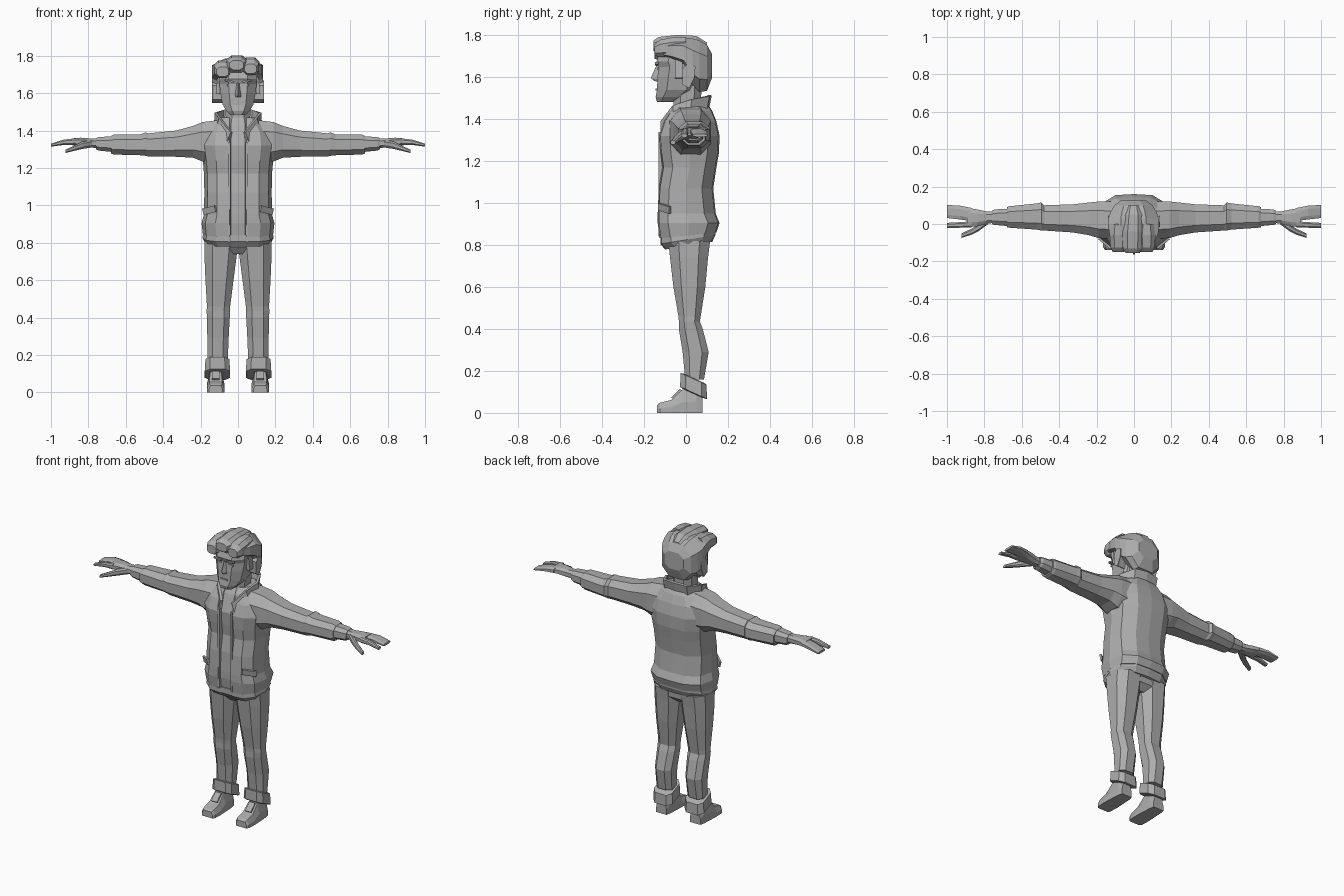
import bpy, bmesh, math
from mathutils import Vector, Matrix

grey = bpy.data.materials.new("plain_grey")
grey.diffuse_color = (0.42, 0.42, 0.42, 1)


def finish(name, bm, mirror=False):
    bmesh.ops.recalc_face_normals(bm, faces=bm.faces)
    me = bpy.data.meshes.new(name)
    bm.to_mesh(me)
    bm.free()
    me.materials.append(grey)
    ob = bpy.data.objects.new(name, me)
    bpy.context.collection.objects.link(ob)
    if mirror:
        ob.modifiers.new("mirror", 'MIRROR')
    return ob


def loft(name, rings, mirror=False):
    """Skin a list of equal-length point rings and cap both ends."""
    bm = bmesh.new()
    vs = [[bm.verts.new(p) for p in r] for r in rings]
    n = len(rings[0])
    for a, b in zip(vs, vs[1:]):
        for i in range(n):
            j = (i + 1) % n
            bm.faces.new((a[i], a[j], b[j], b[i]))
    bm.faces.new(vs[0])
    bm.faces.new(vs[-1])
    return finish(name, bm, mirror)


def octagon(u0, u1, v0, v1, k=0.5):
    """Chamfered rectangle as eight 2D points."""
    cu, cv, hu, hv = (u0 + u1) / 2, (v0 + v1) / 2, (u1 - u0) / 2, (v1 - v0) / 2
    pts = [(k, -1), (1, -k), (1, k), (k, 1), (-k, 1), (-1, k), (-1, -k), (-k, -1)]
    return [(cu + hu * a, cv + hv * b) for a, b in pts]


def along_z(z, x0, x1, y0, y1, k=0.5, tilt=0):
    return [(x, y, z + tilt * y) for x, y in octagon(x0, x1, y0, y1, k)]


def along_x(x, y0, y1, z0, z1, k=0.5):
    return [(x, y, z) for y, z in octagon(y0, y1, z0, z1, k)]


def along_y(y, x0, x1, z0, z1, k=0.5):
    return [(x, y, z) for x, z in octagon(x0, x1, z0, z1, k)]


def plate(name, loc, size, rot=(0, 0, 0), mirror=False):
    bm = bmesh.new()
    bmesh.ops.create_cube(bm, size=1)
    m = Matrix.LocRotScale(Vector(loc), None, None)
    for ax, a in zip("XYZ", rot):
        m = m @ Matrix.Rotation(math.radians(a), 4, ax)
    bmesh.ops.transform(bm, matrix=m @ Matrix.Diagonal((*size, 1)), verts=bm.verts)
    return finish(name, bm, mirror)


# jacket body with a recessed front opening
def body_ring(z, w, f, b, tilt=0, groove=0.014):
    m = (f + b) / 2
    half = [(0.038, f + groove), (0.045, f), (w * 0.62, f + 0.006), (w * 0.9, f + 0.05),
            (w, m), (w * 0.9, b - 0.055), (w * 0.5, b - 0.006)]
    pts = half + [(0, b)] + [(-x, y) for x, y in reversed(half)]
    return [(x, y, z + tilt * y) for x, y in pts]


loft("jacket_body", [body_ring(*r) for r in [
    (0.845, 0.188, -0.125, 0.145, 0.1), (0.905, 0.195, -0.135, 0.16), (0.95, 0.182, -0.135, 0.142),
    (1.07, 0.18, -0.13, 0.13), (1.17, 0.182, -0.113, 0.145), (1.24, 0.188, -0.122, 0.157),
    (1.32, 0.2, -0.128, 0.16), (1.39, 0.19, -0.105, 0.145), (1.44, 0.15, -0.075, 0.125),
    (1.47, 0.105, -0.05, 0.105)]])
loft("jacket_hem", [body_ring(z, w, f, b, 0.16, 0.004) for z, w, f, b in [
    (0.795, 0.175, -0.1, 0.125), (0.825, 0.19, -0.122, 0.14), (0.86, 0.186, -0.122, 0.142)]])
# zip edging down both sides of the opening
plate("jacket_edge", (0.045, -0.119, 1.09), (0.012, 0.026, 0.5), mirror=True)
# slanted pocket flaps
plate("pocket_flap", (0.152, -0.103, 0.975), (0.085, 0.012, 0.035), (0, 14, 38), True)

# standing collar
path = [((0, .098, 1.43), (0, .115, 1.515)), ((.075, .09, 1.43), (.08, .105, 1.51)),
        ((.118, .02, 1.42), (.118, .025, 1.495)), ((.115, -.05, 1.38), (.095, -.06, 1.465)),
        ((.06, -.115, 1.32), (.035, -.115, 1.39))]
bm = bmesh.new()
rows = [[bm.verts.new(p) for p in pair] for pair in path]
for a, b in zip(rows, rows[1:]):
    bm.faces.new((a[0], b[0], b[1], a[1]))
collar = finish("collar", bm, True)
solid = collar.modifiers.new("thickness", 'SOLIDIFY')
solid.thickness, solid.offset = 0.016, 0

# neck and shirt front
loft("neck", [along_z(1.36, -.07, .07, -.108, .06), along_z(1.43, -.075, .075, -.085, .07),
              along_z(1.47, -.065, .065, -.06, .07), along_z(1.56, -.07, .07, -.06, .075)])

# sleeves
loft("sleeve", [along_x(*r) for r in [
    (.11, -.08, .12, 1.22, 1.455), (.19, -.075, .12, 1.235, 1.445), (.24, -.06, .115, 1.255, 1.425),
    (.33, -.045, .105, 1.26, 1.4), (.48, -.035, .1, 1.262, 1.385), (.495, -.035, .115, 1.265, 1.39),
    (.52, -.03, .11, 1.268, 1.38), (.665, -.02, .095, 1.272, 1.378), (.68, -.018, .09, 1.278, 1.37)]], True)
loft("sleeve_cuff", [along_x(*r) for r in [
    (.665, -.012, .082, 1.285, 1.37), (.745, -.005, .078, 1.293, 1.365), (.76, .0, .07, 1.3, 1.36)]], True)

# hands: palm, two finger groups and a thumb
loft("palm", [along_x(*r) for r in [
    (.74, .008, .064, 1.305, 1.358), (.79, .0, .068, 1.31, 1.358), (.84, -.012, .078, 1.316, 1.362),
    (.89, -.018, .086, 1.322, 1.358)]], True)
loft("joined_fingers", [along_x(*r) for r in [
    (.87, .016, .086, 1.322, 1.358), (.93, .024, .098, 1.323, 1.352), (1.0, .032, .102, 1.316, 1.33)]], True)
loft("index_finger", [along_x(*r) for r in [
    (.87, -.019, .014, 1.324, 1.358), (.93, -.02, .01, 1.324, 1.352), (1.0, -.022, .006, 1.314, 1.33)]], True)
loft("thumb", [along_x(*r) for r in [
    (.78, .0, .04, 1.31, 1.35), (.83, -.038, .0, 1.302, 1.342), (.87, -.058, -.026, 1.293, 1.322),
    (.922, -.074, -.05, 1.28, 1.298)]], True)

# trousers
loft("trouser_hips", [along_z(.74, -.05, .05, -.05, .07), along_z(.775, -.165, .165, -.08, .108, .6),
                      along_z(.88, -.17, .17, -.09, .115, .6)])
loft("trouser_leg", [along_z(*r) for r in [
    (.82, .004, .178, -.085, .115), (.74, .006, .18, -.076, .105), (.6, .024, .174, -.06, .092),
    (.46, .042, .166, -.036, .07), (.435, .044, .168, -.034, .066), (.4, .044, .166, -.034, .08),
    (.29, .05, .164, -.016, .108), (.16, .055, .162, -.004, .086)]], True)
loft("trouser_cuff", [along_z(z, x0, x1, y0, y1, .6, -.45) for z, x0, x1, y0, y1 in [
    (.108, .05, .17, -.018, .09), (.112, .042, .178, -.028, .1),
    (.178, .046, .174, -.026, .098), (.182, .056, .164, -.012, .088)]], True)

# shoes
def shoe_ring(y, w, top, t):
    c = .119
    return [(c - w, y, 0), (c + w, y, 0), (c + w, y, top * .45), (c + t, y, top), (c - t, y, top),
            (c - w, y, top * .45)]


loft("shoe", [shoe_ring(*r) for r in [
    (-.138, .036, .038, .028), (-.125, .046, .048, .034), (-.07, .048, .062, .034),
    (-.02, .046, .11, .03), (.05, .042, .12, .03), (.078, .036, .075, .026)]], True)
plate("shoe_tongue", (.119, -.045, .09), (.04, .06, .012), (44, 0, 0), True)

# head
loft("head", [along_z(*r) for r in [
    (1.482, -.04, .04, -.138, -.06), (1.505, -.062, .062, -.145, .0), (1.54, -.083, .083, -.138, .05),
    (1.6, -.094, .094, -.136, .07), (1.65, -.1, .1, -.13, .08), (1.675, -.103, .103, -.14, .08),
    (1.74, -.1, .1, -.12, .08)]])
# nose
loft("nose", [[(-.02, -.13, 1.578), (.02, -.13, 1.578), (0, -.15, 1.582)],
              [(-.019, -.13, 1.59), (.019, -.13, 1.59), (0, -.168, 1.596)],
              [(-.009, -.125, 1.655), (.009, -.125, 1.655), (0, -.142, 1.655)]])
# mouth, eyes and brows
plate("lips", (0, -.139, 1.542), (.046, .012, .01))
plate("eye", (.042, -.133, 1.642), (.036, .009, .009), mirror=True)
plate("brow", (.045, -.139, 1.664), (.05, .016, .009), (0, -8, 0), True)
# ears
loft("ear", [[(x, y * s + .012, z) for y, z in [
    (-.026, 1.565), (.004, 1.548), (.026, 1.6), (.03, 1.65), (.0, 1.668), (-.026, 1.64)]]
    for x, s in [(.085, .8), (.128, .9), (.138, 1.1)]], True)

# hair: main cap, fringe blocks and crest
loft("hair_cap", [along_y(*r) for r in [
    (-.11, -.105, .105, 1.69, 1.765), (-.06, -.13, .128, 1.67, 1.78), (-.01, -.138, .134, 1.645, 1.785),
    (.03, -.138, .132, 1.56, 1.785), (.065, -.125, .12, 1.53, 1.775), (.1, -.105, .1, 1.535, 1.755),
    (.125, -.07, .066, 1.6, 1.71)]])
loft("hair_crest", [along_y(*r) for r in [
    (-.155, -.045, .03, 1.725, 1.775), (-.13, -.06, .045, 1.71, 1.792), (-.04, -.062, .05, 1.72, 1.802),
    (.05, -.05, .045, 1.72, 1.797), (.1, -.035, .03, 1.7, 1.765)]])
for side, x0, x1, lift in (("left", .02, .115, .006), ("right", -.13, -.035, -.01)):
    loft("fringe_" + side, [along_y(y, x0 + d, x1 - d, z0 + lift, z1 + lift) for y, d, z0, z1 in [
        (-.15, .016, 1.698, 1.75), (-.125, .004, 1.69, 1.772), (-.06, 0, 1.69, 1.785), (.0, .01, 1.7, 1.785)]])
# sideburns
plate("sideburn", (.103, -.035, 1.645), (.022, .035, .1), (0, -6, 0), True)
